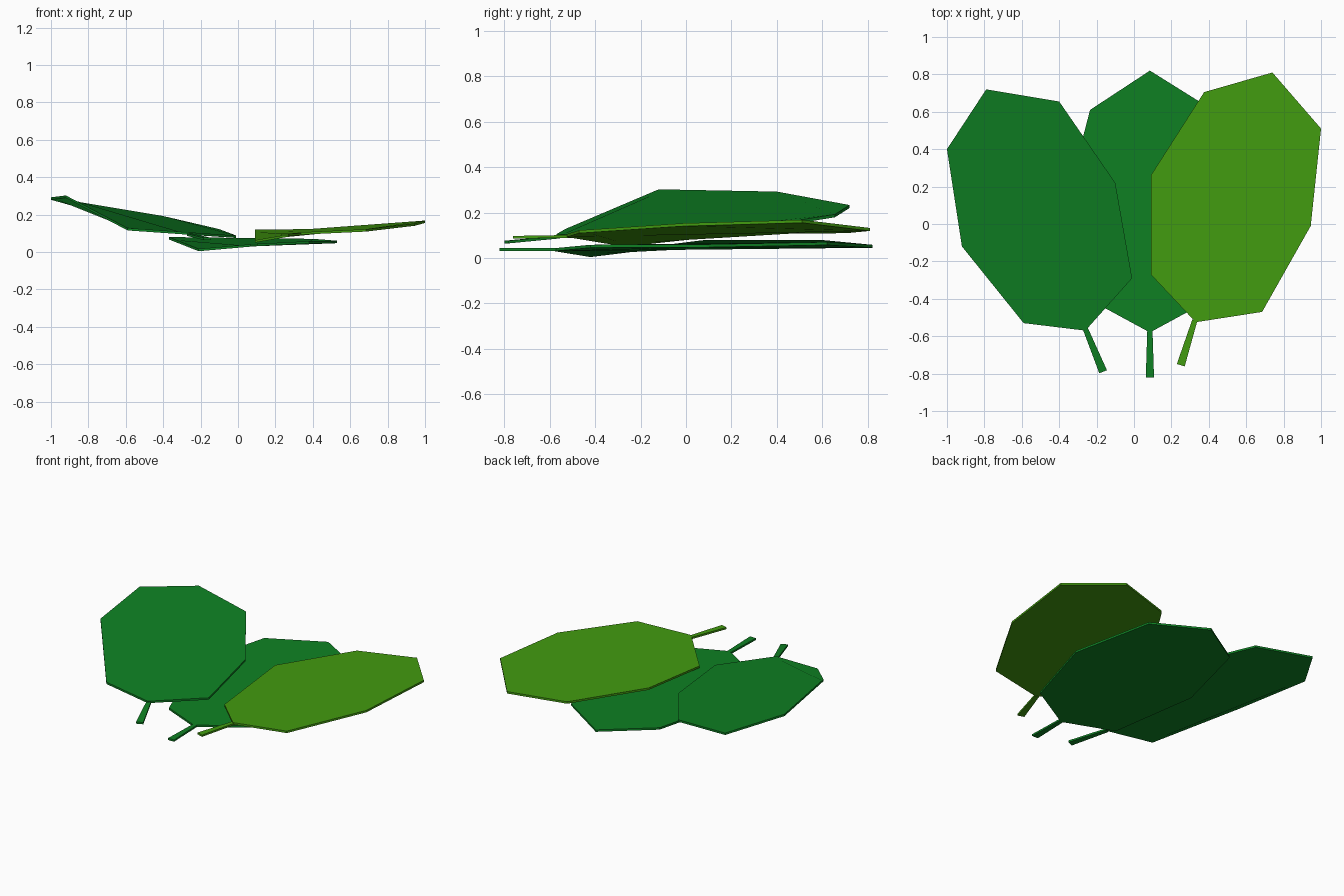
import bpy, bmesh
from mathutils import Vector

if "Cube" in bpy.data.objects:
    bpy.data.objects.remove(bpy.data.objects["Cube"])


def make_material(name, colour):
    m = bpy.data.materials.new(name)
    m.diffuse_color = (*colour, 1)
    m.use_nodes = True
    m.node_tree.nodes["Principled BSDF"].inputs["Base Color"].default_value = m.diffuse_color
    return m


deep_green = make_material("deep green", (0.0045, 0.22, 0.017))
light_green = make_material("light green", (0.055, 0.33, 0.005))


def slab(name, outline, thickness, mat):
    """Flat-faced plate: the outline is the top edge, thickness goes down."""
    bm = bmesh.new()
    top = [bm.verts.new(p) for p in outline]
    low = [bm.verts.new((p[0], p[1], p[2] - thickness)) for p in outline]
    n = len(outline)
    bm.faces.new(top)
    bm.faces.new(low[::-1])
    for i in range(n):
        j = (i + 1) % n
        bm.faces.new((top[j], top[i], low[i], low[j]))
    bmesh.ops.recalc_face_normals(bm, faces=bm.faces)
    me = bpy.data.meshes.new(name)
    bm.to_mesh(me)
    bm.free()
    me.materials.append(mat)
    ob = bpy.data.objects.new(name, me)
    bpy.context.collection.objects.link(ob)
    return ob


def stem(name, base, tip, mat):
    """Thin strip that widens slightly towards its cut end."""
    a, b = Vector(base), Vector(tip)
    d = (b - a).normalized()
    side = Vector((-d.y, d.x, 0)).normalized()
    slab(name, [a + side * 0.014, b + side * 0.022,
                b - side * 0.022, a - side * 0.014], 0.012, mat)


# left leaf, tilted up to the left
slab("left_leaf", [(-0.26, -0.57, 0.105), (-0.01, -0.29, 0.088), (-0.10, 0.22, 0.122),
                   (-0.40, 0.655, 0.192), (-0.79, 0.72, 0.233), (-1.0, 0.40, 0.292),
                   (-0.92, -0.12, 0.302), (-0.59, -0.53, 0.128)], 0.013, deep_green)
stem("left_stem", (-0.26, -0.56, 0.098), (-0.165, -0.79, 0.076), deep_green)

# middle leaf, lying lowest
slab("middle_leaf", [(0.085, -0.58, 0.043), (0.38, -0.42, 0.058), (0.53, 0.09, 0.060),
                     (0.405, 0.62, 0.070), (0.085, 0.82, 0.058), (-0.235, 0.61, 0.078),
                     (-0.37, 0.09, 0.080), (-0.21, -0.42, 0.017)], 0.013, deep_green)
stem("middle_stem", (0.085, -0.57, 0.043), (0.085, -0.82, 0.043), deep_green)

# right leaf, tilted up to the right
slab("right_leaf", [(0.33, -0.525, 0.105), (0.685, -0.47, 0.122), (0.945, -0.01, 0.153),
                    (1.0, 0.51, 0.168), (0.74, 0.81, 0.132), (0.375, 0.705, 0.122),
                    (0.09, 0.26, 0.120), (0.09, -0.27, 0.063)], 0.013, light_green)
stem("right_stem", (0.325, -0.515, 0.101), (0.25, -0.755, 0.097), light_green)
